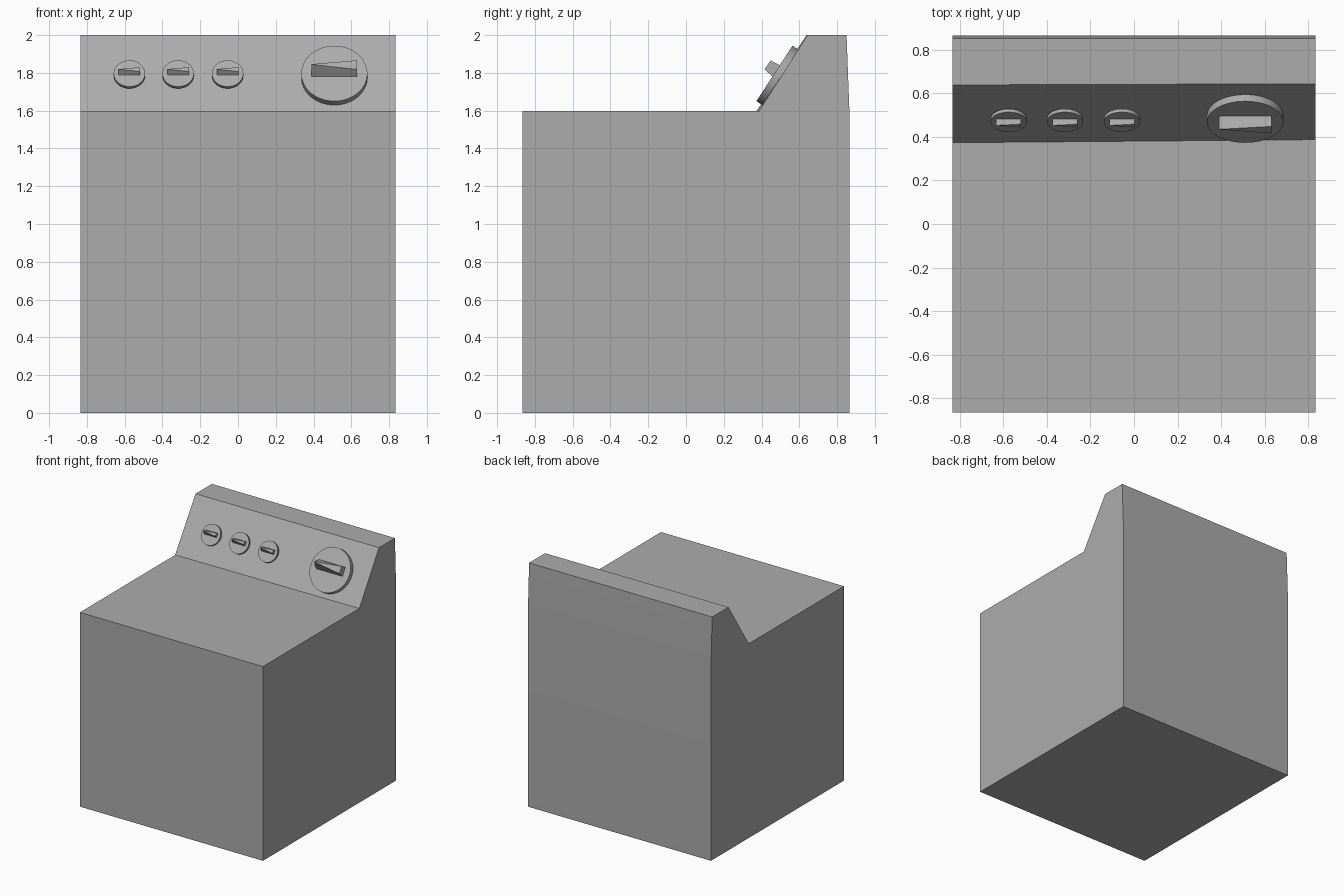
import bpy
import bmesh
import math
from mathutils import Matrix

old = bpy.data.objects.get("Cube")
if old:
    bpy.data.objects.remove(old, do_unlink=True)

grey = bpy.data.materials.new("mid grey enamel")
grey.use_nodes = True
colour = (0.415, 0.415, 0.415, 1.0)
grey.diffuse_color = colour
grey.node_tree.nodes["Principled BSDF"].inputs["Base Color"].default_value = colour

TILT = math.atan2(0.40, 0.26)


def make_object(name, bm, matrix=None):
    bmesh.ops.recalc_face_normals(bm, faces=bm.faces[:])
    mesh = bpy.data.meshes.new(name)
    bm.to_mesh(mesh)
    bm.free()
    mesh.materials.append(grey)
    obj = bpy.data.objects.new(name, mesh)
    bpy.context.collection.objects.link(obj)
    if matrix:
        obj.matrix_world = matrix
    return obj


def smooth(obj):
    bpy.ops.object.select_all(action="DESELECT")
    obj.select_set(True)
    bpy.context.view_layer.objects.active = obj
    bpy.ops.object.shade_smooth_by_angle(angle=math.radians(30))


def loft(name, start, end, matrix=None):
    """Solid between two matching rings of points."""
    bm = bmesh.new()
    a = [bm.verts.new(p) for p in start]
    b = [bm.verts.new(p) for p in end]
    bm.faces.new(a)
    bm.faces.new(b)
    for i in range(len(a)):
        j = (i + 1) % len(a)
        bm.faces.new((a[i], a[j], b[j], b[i]))
    return make_object(name, bm, matrix)


def cylinder(name, radius, bottom, top, matrix):
    bm = bmesh.new()
    bmesh.ops.create_cone(bm, cap_ends=True, segments=48, radius1=radius,
                          radius2=radius, depth=top - bottom,
                          matrix=Matrix.Translation((0, 0, (top + bottom) / 2)))
    smooth(make_object(name, bm, matrix))


# Cabinet: side profile, with the sloping panel very slightly skewed
def cabinet_side(x, foot, brow):
    profile = [(-0.865, 0), (0.865, 0), (0.865, 1.6), (0.85, 2),
               (brow, 2), (foot, 1.598), (-0.865, 1.598)]
    return [(x, y, z) for y, z in profile]


smooth(loft("cabinet", cabinet_side(-0.833, 0.373, 0.638),
            cabinet_side(0.833, 0.387, 0.643)))


# Dial: disc on a short spindle, with a grip tapering to its pointer end
def dial(name, x, size):
    front = Matrix.Translation((x, 0.468, 1.797)) @ Matrix.Rotation(TILT, 4, "X")
    cylinder(name + "_disc", 0.175 * size, -0.038 * size, 0, front)
    cylinder(name + "_spindle", 0.05 * size, -0.05, -0.01, front)

    def grip_end(px, low, high):
        ring = [(-0.02, 0), (0.052, 0), (high, 0.055), (low, 0.055)]
        return [(px * size, s * size, h * size) for s, h in ring]

    loft(name + "_grip", grip_end(-0.12, 0.021, 0.023),
         grip_end(0.12, -0.01, 0.047), front)


for i, x in enumerate((-0.575, -0.317, -0.055)):
    dial("small_dial_%d" % (i + 1), x, 0.475)
dial("large_dial", 0.51, 1.0)
